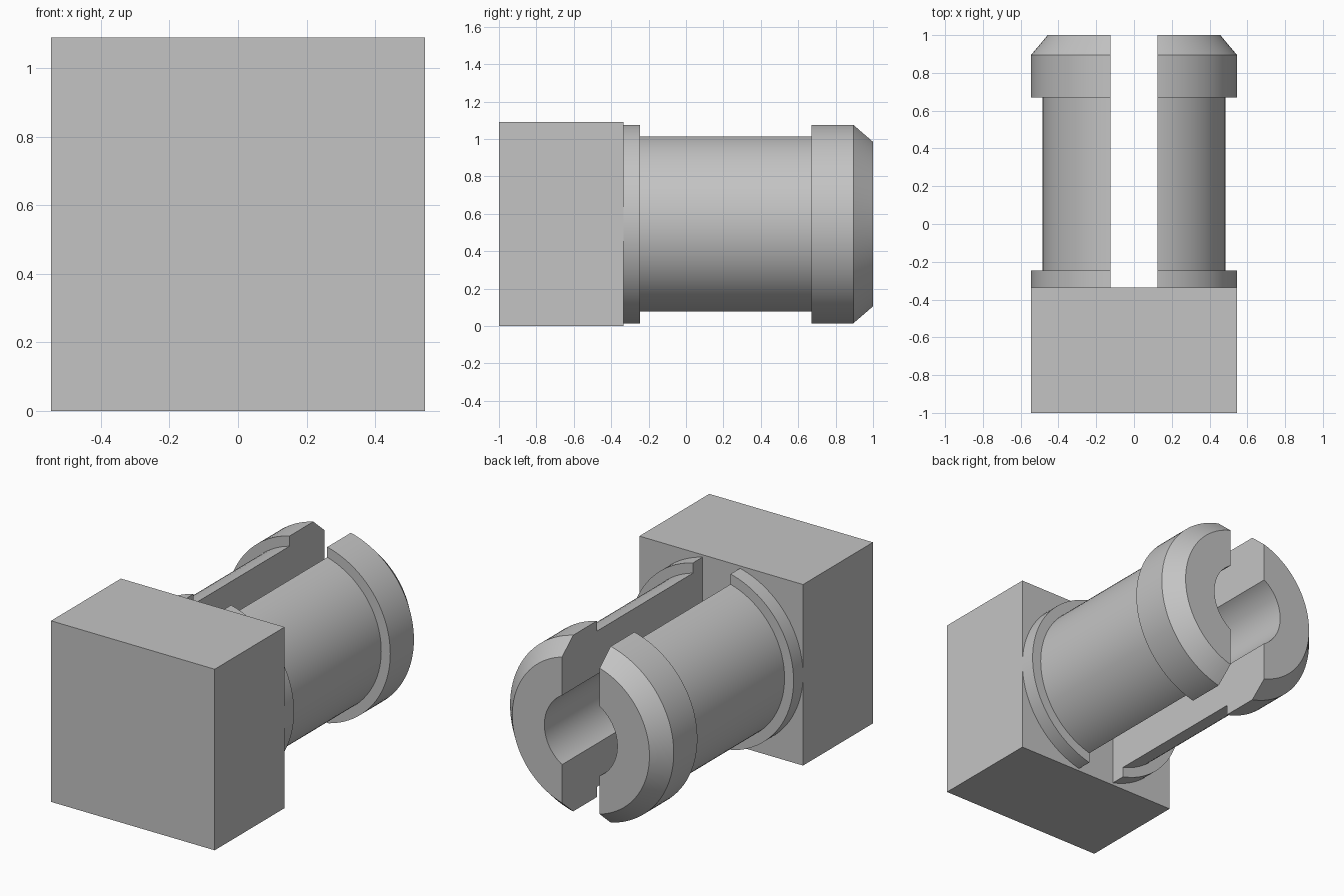
import bpy, bmesh, math
from mathutils import Matrix, Vector

cube = bpy.data.objects.get("Cube")
if cube:
    bpy.data.objects.remove(cube, do_unlink=True)

HALF = 0.545        # half width of the block, also the axis height
BLOCK_BACK = -0.335
SLOT_HALF = 0.125
BORE = 0.243

grey = bpy.data.materials.new("plain_grey")
grey.use_nodes = True
grey.diffuse_color = (0.55, 0.55, 0.55, 1)
grey.node_tree.nodes["Principled BSDF"].inputs["Base Color"].default_value = grey.diffuse_color


def add_object(name, bm):
    bmesh.ops.recalc_face_normals(bm, faces=bm.faces[:])
    mesh = bpy.data.meshes.new(name)
    bm.to_mesh(mesh)
    bm.free()
    mesh.materials.append(grey)
    obj = bpy.data.objects.new(name, mesh)
    bpy.context.collection.objects.link(obj)
    return obj


# Square base block
bm = bmesh.new()
depth = BLOCK_BACK + 1
bmesh.ops.create_cube(bm, size=1, matrix=Matrix.Translation((0, -1 + depth / 2, HALF))
                      @ Matrix.Diagonal((2 * HALF, depth, 2 * HALF, 1)))
add_object("base_block", bm)

# Hollow collared pin: lathe a closed (radius, y) outline around the y axis
outline = [(BORE, BLOCK_BACK), (HALF, BLOCK_BACK), (HALF, -0.245), (0.485, -0.245),
           (0.485, 0.67), (HALF, 0.67), (HALF, 0.895), (0.457, 1), (BORE, 1)]
bm = bmesh.new()
verts = [bm.verts.new((r, y, HALF)) for r, y in outline]
edges = [bm.edges.new((v, verts[i - 1])) for i, v in enumerate(verts)]
bmesh.ops.spin(bm, geom=verts + edges, cent=(0, 0, HALF), axis=(0, 1, 0),
               angle=math.tau, steps=96, use_merge=True)
bmesh.ops.remove_doubles(bm, verts=bm.verts[:], dist=0.0001)

# Cut away the slot side and cap the flat inner walls
cut = bmesh.ops.bisect_plane(bm, geom=bm.verts[:] + bm.edges[:] + bm.faces[:], dist=1e-5,
                             plane_co=Vector((SLOT_HALF, 0, 0)), plane_no=Vector((1, 0, 0)),
                             clear_inner=True)
rim = [e for e in cut["geom_cut"] if isinstance(e, bmesh.types.BMEdge)]
bmesh.ops.edgeloop_fill(bm, edges=rim)
prongs = add_object("split_prongs", bm)

# Smooth round surfaces, keep the collar edges sharp, mirror the second prong
bpy.ops.object.select_all(action="DESELECT")
prongs.select_set(True)
bpy.context.view_layer.objects.active = prongs
bpy.ops.object.shade_smooth_by_angle(angle=math.radians(30))
mirror = prongs.modifiers.new("other_prong", "MIRROR")
mirror.use_mirror_merge = False
